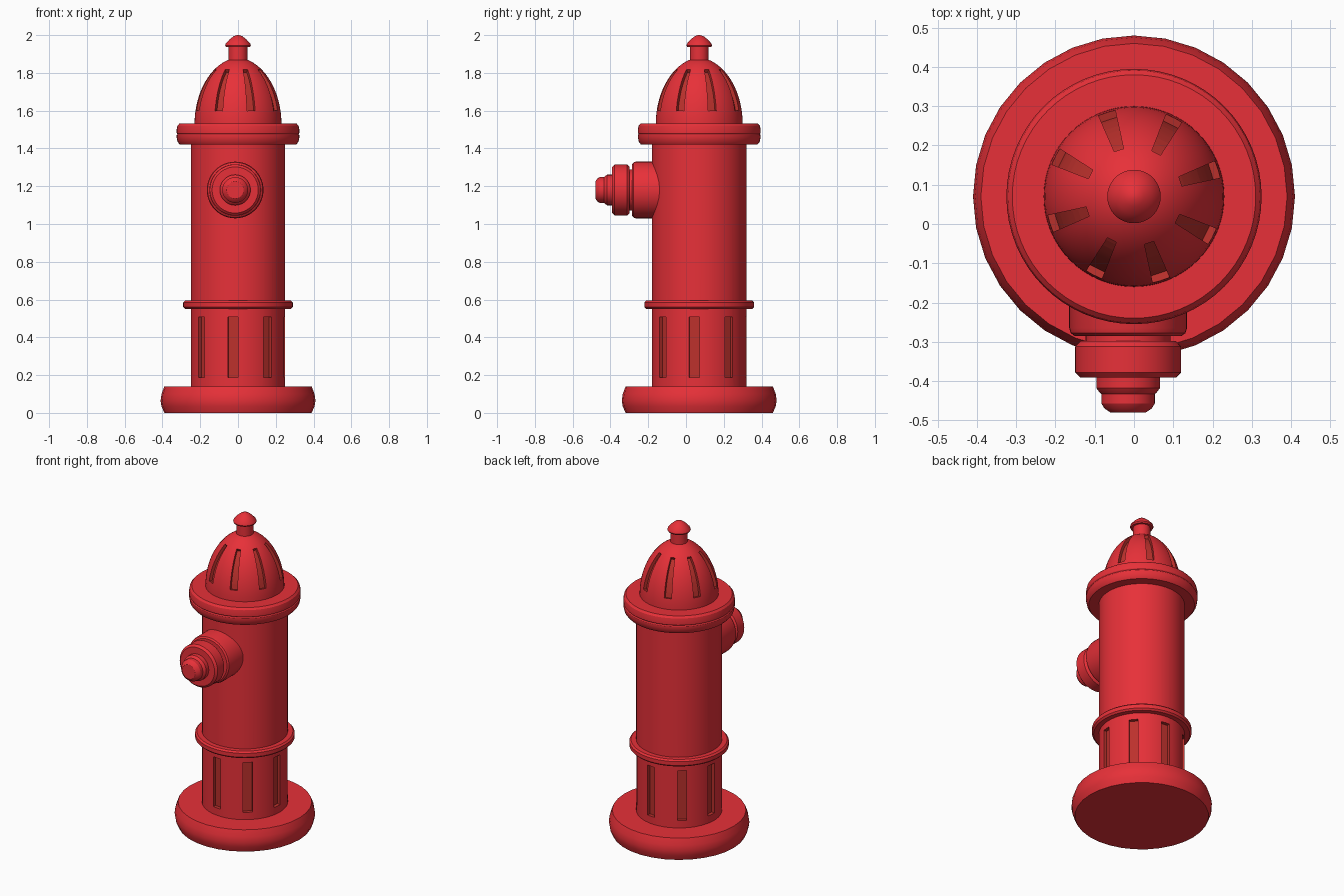
import bpy, bmesh
from math import sin, cos, pi, radians
from mathutils import Matrix, Vector

if "Cube" in bpy.data.objects:
    bpy.data.objects.remove(bpy.data.objects["Cube"])

AXIS_Y = 0.07


def material(name, color):
    m = bpy.data.materials.new(name)
    m.diffuse_color = color
    m.use_nodes = True
    m.node_tree.nodes["Principled BSDF"].inputs["Base Color"].default_value = m.diffuse_color
    return m


RED = material("red_paint", (0.80, 0.03, 0.04, 1))
DARK = material("recess_paint", (0.50, 0.03, 0.025, 1))


def finish(name, bm, mat, matrix):
    bmesh.ops.recalc_face_normals(bm, faces=bm.faces)
    me = bpy.data.meshes.new(name)
    bm.to_mesh(me)
    bm.free()
    me.transform(matrix)
    me.materials.append(mat)
    ob = bpy.data.objects.new(name, me)
    bpy.context.collection.objects.link(ob)
    return ob


def activate(ob):
    bpy.ops.object.select_all(action='DESELECT')
    ob.select_set(True)
    bpy.context.view_layer.objects.active = ob


def smooth(ob):
    activate(ob)
    bpy.ops.object.shade_smooth_by_angle(angle=radians(30))


def lathe(name, profile, sides=64, matrix=Matrix.Translation((0, AXIS_Y, 0))):
    """Closed solid of revolution from (radius, height) points."""
    bm = bmesh.new()
    rings = [[bm.verts.new((r * cos(2 * pi * i / sides), r * sin(2 * pi * i / sides), z))
              for i in range(sides)] for r, z in profile]
    for a, b in zip(rings, rings[1:]):
        for i in range(sides):
            j = (i + 1) % sides
            bm.faces.new((a[i], a[j], b[j], b[i]))
    bm.faces.new(rings[0])
    bm.faces.new(rings[-1])
    ob = finish(name, bm, RED, matrix)
    smooth(ob)
    return ob


def carve_slots(ob, outline, half_width, start):
    """Cut eight radial slots; outline is a closed (radius, height) polygon."""
    bm = bmesh.new()
    for k in range(8):
        rot = Matrix.Rotation(radians(start + 45 * k), 3, 'Z')
        sides = [[bm.verts.new(rot @ Vector((r, s * half_width(r), z))) for r, z in outline]
                 for s in (-1, 1)]
        bm.faces.new(sides[0])
        bm.faces.new(sides[1])
        for i in range(len(outline)):
            j = (i + 1) % len(outline)
            bm.faces.new((sides[0][i], sides[0][j], sides[1][j], sides[1][i]))
    cutter = finish("slot_cutter", bm, DARK, Matrix.Translation((0, AXIS_Y, 0)))
    cutter.hide_render = True
    mod = ob.modifiers.new("slots", 'BOOLEAN')
    mod.operation = 'DIFFERENCE'
    mod.solver = 'EXACT'
    mod.material_mode = 'TRANSFER'
    mod.object = cutter
    activate(ob)
    bpy.ops.object.modifier_move_to_index(modifier=mod.name, index=0)
    bpy.ops.object.modifier_apply(modifier=mod.name)
    bpy.data.objects.remove(cutter)
    smooth(ob)


# Foot plate
lathe("base", [(0.39, 0), (0.405, 0.035), (0.41, 0.065), (0.405, 0.10), (0.39, 0.14)], 32)

# Barrel with recessed slots near the foot
barrel = lathe("barrel", [(0.25, 0.10), (0.25, 1.46)])
carve_slots(barrel, [(0.228, 0.187), (0.29, 0.187), (0.29, 0.508), (0.228, 0.508)],
            lambda r: 0.027, 264)

# Rings around the barrel
lathe("lower_ring", [(0.24, 0.55), (0.28, 0.55), (0.29, 0.56), (0.29, 0.585), (0.28, 0.595), (0.24, 0.595)])
lathe("flange", [(0.24, 1.42), (0.308, 1.42), (0.32, 1.435), (0.325, 1.46), (0.325, 1.47),
                 (0.321, 1.476), (0.325, 1.482), (0.325, 1.50), (0.321, 1.52), (0.31, 1.532), (0.20, 1.532)])


# Domed bonnet with slots following its curve
def dome(t, offset=0.0):
    return ((0.23 + offset) * cos(t) ** 1.08, 1.53 + (0.35 + offset) * sin(t))


bonnet = lathe("bonnet", [(0.23, 1.50)] + [dome(radians(78) * i / 16) for i in range(17)])
steps = [radians(11.5 + 44 * i / 8) for i in range(9)]
carve_slots(bonnet, [dome(t, -0.02) for t in steps] + [dome(t, 0.04) for t in reversed(steps)],
            lambda r: 0.10 * r, 18)

# Operating nut on top
lathe("top_stem", [(0.05, 1.84), (0.05, 1.95)])
lathe("top_cap", [(0.045, 1.937), (0.064, 1.937), (0.068, 1.945), (0.065, 1.955), (0.045, 1.977),
                  (0.025, 1.993), (0.01, 1.999), (0.002, 2.0)])

# Hose outlet facing forward: height of each profile runs along -y
OUTLET = Matrix.Translation((-0.015, 0, 1.18)) @ Matrix.Rotation(radians(90), 4, 'X')
lathe("outlet_pipe", [(0.15, 0.05), (0.15, 0.265), (0.146, 0.278), (0.136, 0.285), (0.09, 0.285)], 48, OUTLET)
lathe("outlet_neck", [(0.108, 0.26), (0.108, 0.32)], 48, OUTLET)
lathe("outlet_collar", [(0.10, 0.298), (0.122, 0.298), (0.135, 0.312), (0.135, 0.378),
                        (0.122, 0.391), (0.07, 0.391)], 48, OUTLET)
lathe("outlet_cap", [(0.081, 0.37), (0.081, 0.418), (0.072, 0.43), (0.068, 0.433),
                     (0.068, 0.457), (0.06, 0.470), (0.045, 0.48)], 48, OUTLET)
